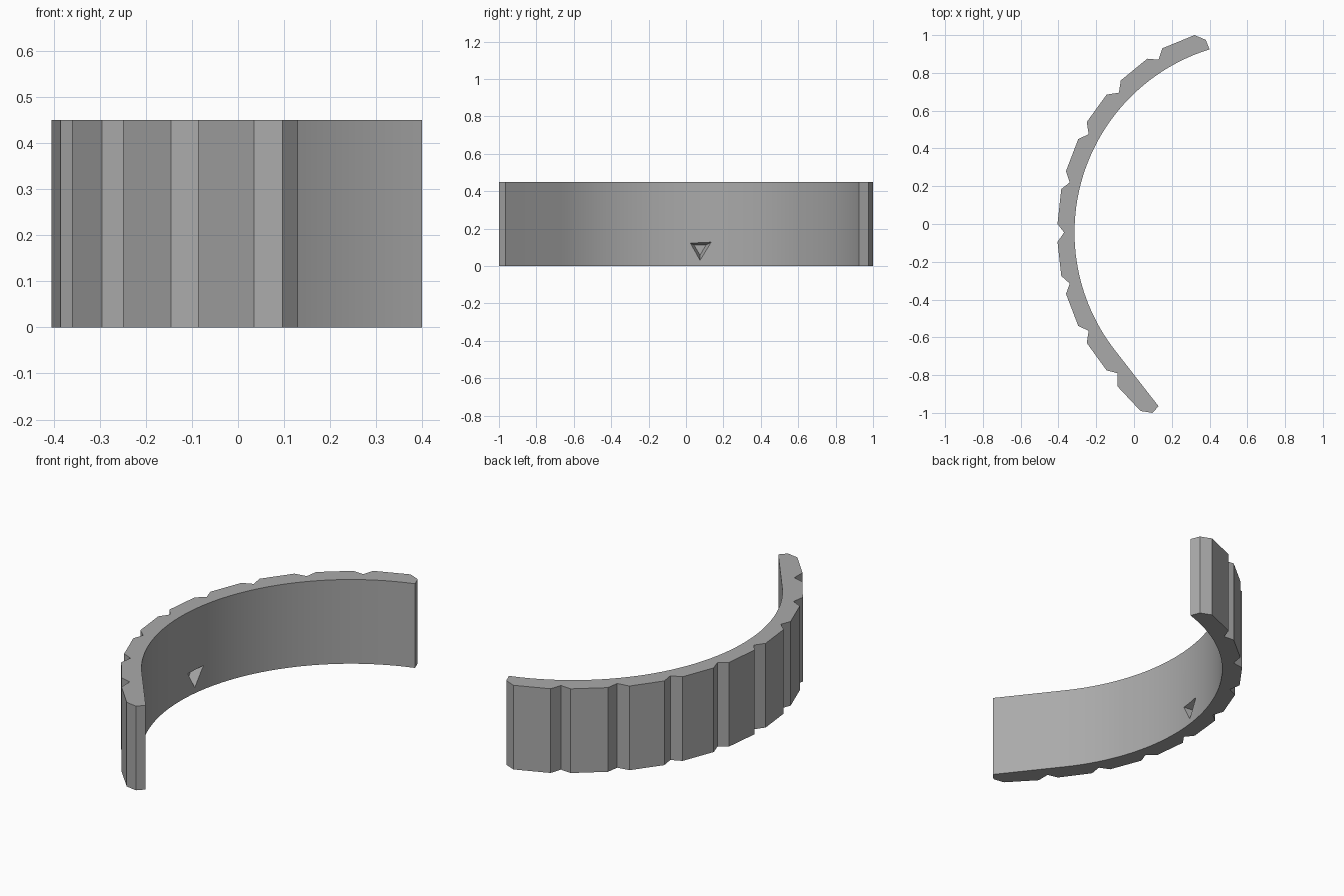
import bpy, bmesh
from math import cos, sin, radians
from mathutils import Matrix

if "Cube" in bpy.data.objects:
    bpy.data.objects.remove(bpy.data.objects["Cube"])

HEIGHT = 0.45
grey = bpy.data.materials.new("plain_grey")
grey.use_nodes = True
grey.diffuse_color = (0.4, 0.4, 0.4, 1)
grey.node_tree.nodes["Principled BSDF"].inputs["Base Color"].default_value = (0.4, 0.4, 0.4, 1)


def make_object(name, bm):
    bmesh.ops.recalc_face_normals(bm, faces=bm.faces)
    mesh = bpy.data.meshes.new(name)
    bm.to_mesh(mesh)
    bm.free()
    mesh.materials.append(grey)
    obj = bpy.data.objects.new(name, mesh)
    bpy.context.collection.objects.link(obj)
    return obj


# Ridged outer outline, from the back end round to the front end
ridges = [
    (0.38, 0.975), (0.32, 1.0), (0.15, 0.93), (0.13, 0.87), (0.07, 0.875),
    (-0.07, 0.76), (-0.08, 0.695), (-0.145, 0.685), (-0.25, 0.54), (-0.24, 0.475),
    (-0.295, 0.45), (-0.36, 0.28), (-0.34, 0.22), (-0.385, 0.185), (-0.405, 0),
    (-0.37, -0.045), (-0.405, -0.095), (-0.385, -0.275), (-0.34, -0.315),
    (-0.36, -0.37), (-0.295, -0.54), (-0.24, -0.565), (-0.25, -0.63),
    (-0.145, -0.775), (-0.087, -0.79), (-0.087, -0.86), (0.035, -0.99),
    (0.097, -1.0), (0.13, -0.965)]

# Smooth inner arc, running straight into the front end
STEPS = 56
inner = []
for i in range(STEPS + 1):
    a = radians(218 + (107.2 - 218) * i / STEPS)
    inner.append((0.7 + 1.015 * cos(a), -0.045 + 1.015 * sin(a)))

# Curved band
bm = bmesh.new()
base = bm.faces.new([bm.verts.new((x, y, 0)) for x, y in ridges + inner])
top = bmesh.ops.extrude_face_region(bm, geom=[base], use_keep_orig=True)
bmesh.ops.translate(bm, vec=(0, 0, HEIGHT),
                    verts=[v for v in top["geom"] if isinstance(v, bmesh.types.BMVert)])
band = make_object("curved_band", bm)

# Tapered triangular recess, point down, in the inner wall
bm = bmesh.new()
turn = Matrix(((0, 0, 1, -0.322), (-1, 0, 0, 0.075), (0, -1, 0, 0.093), (0, 0, 0, 1)))
bmesh.ops.create_cone(bm, cap_ends=True, segments=3, radius1=0.036, radius2=0.072,
                      depth=0.055, matrix=turn)
cutter = make_object("recess_cutter", bm)
cutter.hide_render = True

cut = band.modifiers.new("recess", 'BOOLEAN')
cut.operation = 'DIFFERENCE'
cut.solver = 'EXACT'
cut.object = cutter
bpy.ops.object.select_all(action='DESELECT')
band.select_set(True)
bpy.context.view_layer.objects.active = band
bpy.ops.object.modifier_apply(modifier=cut.name)
bpy.data.objects.remove(cutter)

bpy.ops.object.shade_smooth_by_angle(angle=radians(9))
